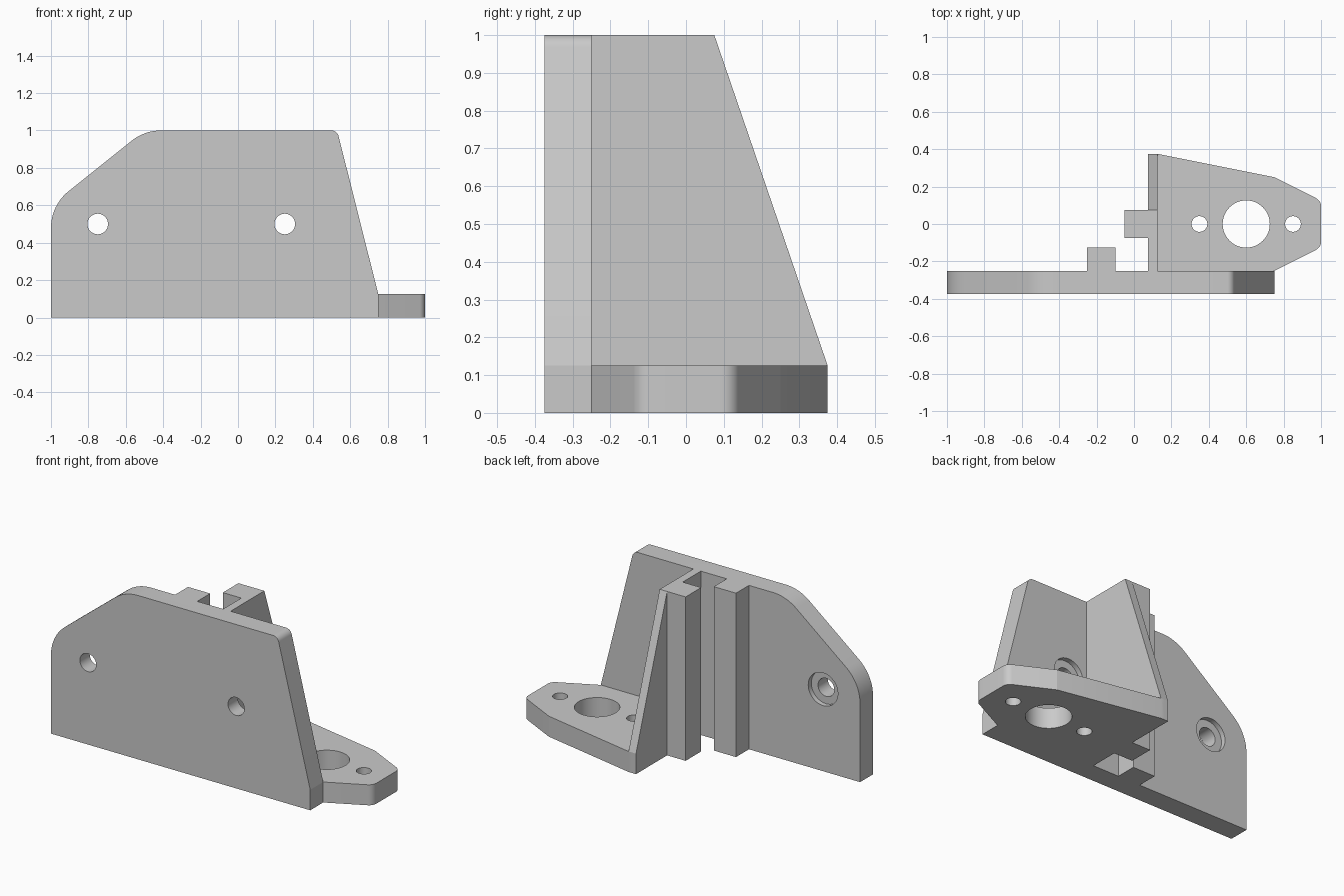
import bpy, bmesh, math
from mathutils import Vector

cube = bpy.data.objects.get("Cube")
if cube:
    bpy.data.objects.remove(cube, do_unlink=True)

grey = bpy.data.materials.new("light grey")
grey.use_nodes = True
grey.diffuse_color = (0.59, 0.59, 0.59, 1)
grey.node_tree.nodes["Principled BSDF"].inputs["Base Color"].default_value = grey.diffuse_color


def rounded(points, steps=10):
    """Fillet each outline point given as (u, v, radius)."""
    out = []
    for i, (u, v, r) in enumerate(points):
        p = Vector((u, v))
        if r == 0:
            out.append(p)
            continue
        a = (Vector(points[i - 1][:2]) - p).normalized()
        b = (Vector(points[(i + 1) % len(points)][:2]) - p).normalized()
        half = a.angle(b) / 2
        centre = p + (a + b).normalized() * (r / math.sin(half))
        start = (p + a * (r / math.tan(half)) - centre).normalized()
        end = (p + b * (r / math.tan(half)) - centre).normalized()
        out += [centre + start.slerp(end, k / steps) * r for k in range(steps + 1)]
    return out


def prism(name, outline, axis, low, high):
    """Extrude a flat outline along one axis."""
    place = {"x": lambda u, v, w: (w, u, v),
             "y": lambda u, v, w: (u, w, v),
             "z": lambda u, v, w: (u, v, w)}[axis]
    bm = bmesh.new()
    face = bm.faces.new([bm.verts.new(place(u, v, low)) for u, v in outline])
    moved = bmesh.ops.extrude_face_region(bm, geom=[face])["geom"]
    bmesh.ops.translate(bm, verts=[g for g in moved if isinstance(g, bmesh.types.BMVert)],
                        vec=place(0, 0, high - low))
    bmesh.ops.recalc_face_normals(bm, faces=bm.faces)
    mesh = bpy.data.meshes.new(name)
    bm.to_mesh(mesh)
    bm.free()
    mesh.materials.append(grey)
    obj = bpy.data.objects.new(name, mesh)
    bpy.context.collection.objects.link(obj)
    return obj


def rect(u0, u1, v0, v1):
    return [(u0, v0), (u1, v0), (u1, v1), (u0, v1)]


def disc(u, v, r, n=48):
    return [(u + r * math.cos(math.tau * k / n), v + r * math.sin(math.tau * k / n))
            for k in range(n)]


def combine(target, tool, operation):
    mod = target.modifiers.new(operation.lower(), "BOOLEAN")
    mod.operation, mod.solver, mod.object = operation, "EXACT", tool
    bpy.context.view_layer.objects.active = target
    bpy.ops.object.modifier_apply(modifier=mod.name)
    bpy.data.objects.remove(tool, do_unlink=True)


# Upright plate with rounded shoulders
bracket = prism("mounting_bracket", rounded([
    (-1, 0, 0), (0.75, 0, 0), (0.75, 0.125, 0),
    (0.53, 1, 0.04), (-0.5, 1, 0.25), (-1, 0.6, 0.25)]), "y", -0.375, -0.25)

# Sloped rib, two guide rails and the foot flange, each sunk into its neighbour
parts = [
    prism("rib", [(-0.3, 0), (0.375, 0), (0.375, 0.125), (0.075, 1), (-0.3, 1)],
          "x", 0.075, 0.125),
    prism("rib_rail", rect(-0.05, 0.1, -0.075, 0.075), "z", 0, 1),
    prism("plate_rail", rect(-0.25, -0.1, -0.3, -0.125), "z", 0, 1),
    prism("foot_flange", rounded([
        (0.1, -0.3, 0), (0.75, -0.3, 0), (0.75, -0.25, 0), (1, -0.125, 0.05),
        (1, 0.125, 0.05), (0.75, 0.25, 0), (0.125, 0.375, 0), (0.1, 0.375, 0)]),
        "z", 0, 0.125),
]
for part in parts:
    combine(bracket, part, "UNION")

# Screw holes with shallow counterbores on the back of the plate
for x in (-0.75, 0.25):
    combine(bracket, prism("screw_hole", disc(x, 0.5, 0.055), "y", -0.5, -0.2), "DIFFERENCE")
    combine(bracket, prism("counterbore", disc(x, 0.5, 0.1), "y", -0.28, -0.2), "DIFFERENCE")

# Flange holes
for x, r in ((0.6, 0.126), (0.35, 0.042), (0.85, 0.042)):
    combine(bracket, prism("flange_hole", disc(x, 0, r), "z", -0.1, 0.2), "DIFFERENCE")

bpy.ops.object.select_all(action="DESELECT")
bracket.select_set(True)
bpy.context.view_layer.objects.active = bracket
bpy.ops.object.shade_smooth_by_angle(angle=math.radians(14))
